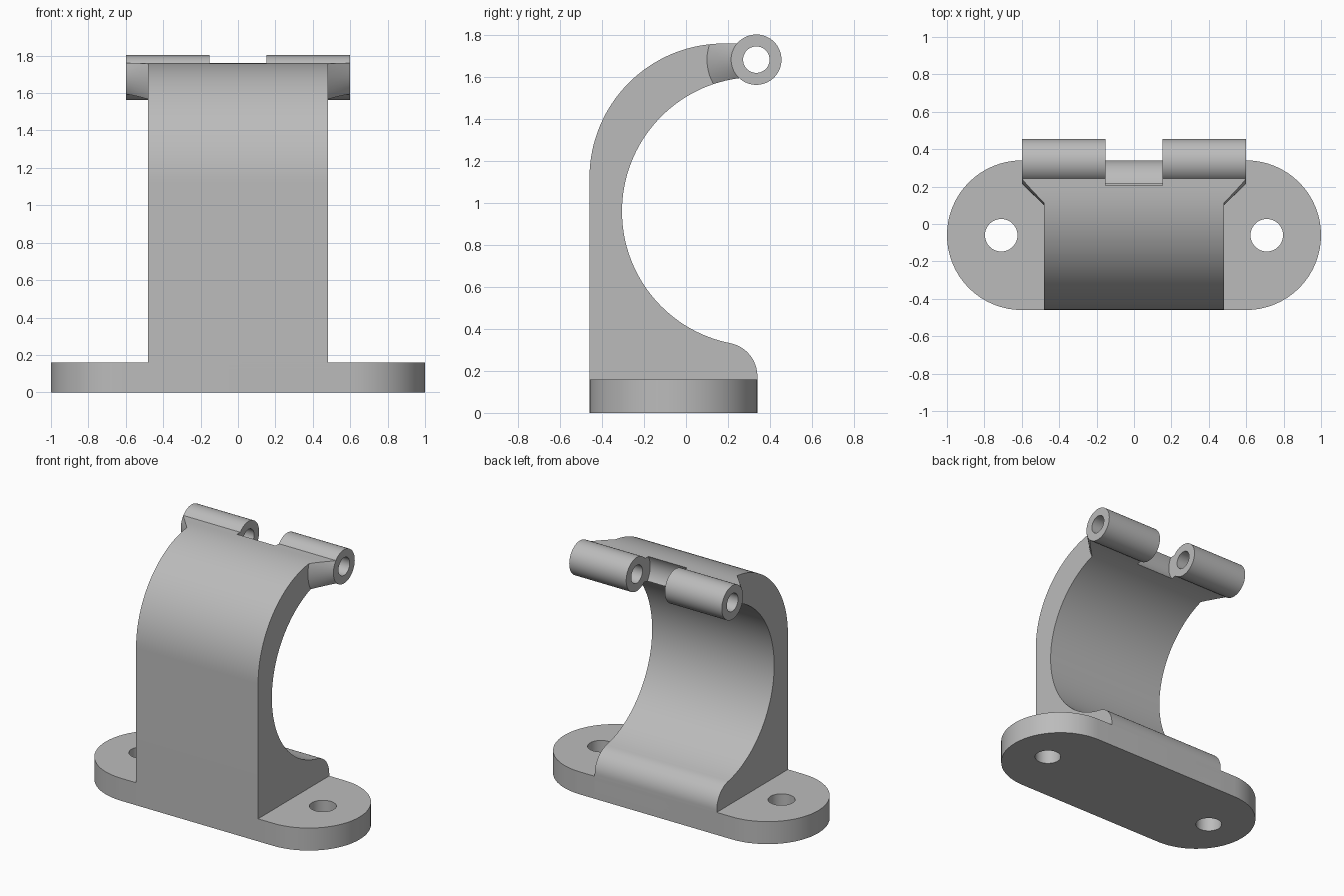
import bpy, bmesh
from math import sin, cos, radians, tau

if "Cube" in bpy.data.objects:
    bpy.data.objects.remove(bpy.data.objects["Cube"])

grey = bpy.data.materials.new("plain grey")
grey.use_nodes = True
GREY = (0.5, 0.5, 0.5, 1)
grey.diffuse_color = GREY
grey.node_tree.nodes["Principled BSDF"].inputs["Base Color"].default_value = GREY

PIN_Y, PIN_Z = 0.335, 1.683      # hinge pin axis
BASE_Y = -0.06                   # centre line of the base
FRONT, BACK = -0.46, 0.34


def arc(cx, cy, r, start, end, steps=32):
    angles = [radians(start + (end - start) * i / steps) for i in range(steps + 1)]
    return [(cx + r * cos(a), cy + r * sin(a)) for a in angles]


def finish(name, bm):
    bmesh.ops.recalc_face_normals(bm, faces=bm.faces)
    mesh = bpy.data.meshes.new(name)
    bm.to_mesh(mesh)
    bm.free()
    mesh.materials.append(grey)
    obj = bpy.data.objects.new(name, mesh)
    bpy.context.collection.objects.link(obj)
    return obj


def prism(name, points, axis, low, high, round_top=0):
    """Extrude an outline along x (points are y, z) or z (points are x, y)."""
    bm = bmesh.new()
    place = (lambda p, h: (h, *p)) if axis == "x" else (lambda p, h: (*p, h))
    rings = [[bm.verts.new(place(p, h)) for p in points] for h in (low, high)]
    bottom, top = [bm.faces.new(ring) for ring in rings]
    n = len(points)
    for i in range(n):
        j = (i + 1) % n
        bm.faces.new((rings[0][i], rings[0][j], rings[1][j], rings[1][i]))
    if round_top:
        bmesh.ops.bevel(bm, geom=list(top.edges), offset=round_top, segments=5,
                        profile=0.5, affect="EDGES")
    return finish(name, bm)


def pin_turned(name, x1, r1, x2, r2, steps=64):
    """Cylinder or cone around the hinge pin axis."""
    bm = bmesh.new()
    rings = [[bm.verts.new((x, PIN_Y + r * cos(tau * i / steps),
                            PIN_Z + r * sin(tau * i / steps))) for i in range(steps)]
             for x, r in ((x1, r1), (x2, r2))]
    for ring in rings:
        bm.faces.new(ring)
    for i in range(steps):
        j = (i + 1) % steps
        bm.faces.new((rings[0][i], rings[0][j], rings[1][j], rings[1][i]))
    return finish(name, bm)


def boolean(obj, tool, operation="DIFFERENCE"):
    mod = obj.modifiers.new("cut", "BOOLEAN")
    mod.operation, mod.object, mod.solver = operation, tool, "EXACT"
    bpy.context.view_layer.objects.active = obj
    bpy.ops.object.modifier_apply(modifier=mod.name)
    bpy.data.objects.remove(tool)


def pin_hole(obj):
    boolean(obj, pin_turned("pin_cutter", -0.8, 0.063, 0.8, 0.063))


# Base plate with rounded ends, soft top edge and two screw holes
outline = arc(0.6, BASE_Y, 0.4, -90, 90) + arc(-0.6, BASE_Y, 0.4, 90, 270)
base = prism("base_plate", outline, "z", 0, 0.16, round_top=0.035)
for side in (-1, 1):
    hole = arc(side * 0.71, BASE_Y, 0.087, 0, 360, 48)[:-1]
    boolean(base, prism("screw_cutter", hole, "z", -0.1, 0.3))
parts = [base]

# Side profile of the curved arm: straight front, round shoulder, hollow back, rounded foot
profile = ([(FRONT, 0.01)]
           + arc(0.18, 1.12, 0.64, 180, 90)
           + [(PIN_Y, 1.76)]
           + arc(PIN_Y, 0.96, 0.64, 90, 258.8, 64)
           + arc(0.18, 0.175, 0.16, 78.8, 0, 16)[1:]
           + [(BACK, 0.01)])
arm = prism("curved_arm", profile, "x", -0.48, 0.48)
boolean(arm, pin_turned("gap_cutter", -0.152, 0.15, 0.152, 0.15))
pin_hole(arm)
parts.append(arm)

# Tapered shoulders and hinge barrels on both sides
for side, label in ((-1, "right"), (1, "left")):
    flare = pin_turned(label + "_flare", side * 0.48, 0.235, side * 0.6, 0.12)
    boolean(flare, prism("arm_envelope", profile, "x", -0.7, 0.7), "INTERSECT")
    pin_hole(flare)
    barrel = pin_turned(label + "_hinge_barrel", side * 0.152, 0.12, side * 0.6, 0.12)
    pin_hole(barrel)
    parts += [flare, barrel]

# Smooth curves, crisp edges
bpy.ops.object.select_all(action="DESELECT")
for obj in parts:
    obj.select_set(True)
bpy.context.view_layer.objects.active = base
bpy.ops.object.shade_smooth_by_angle(angle=radians(30))
